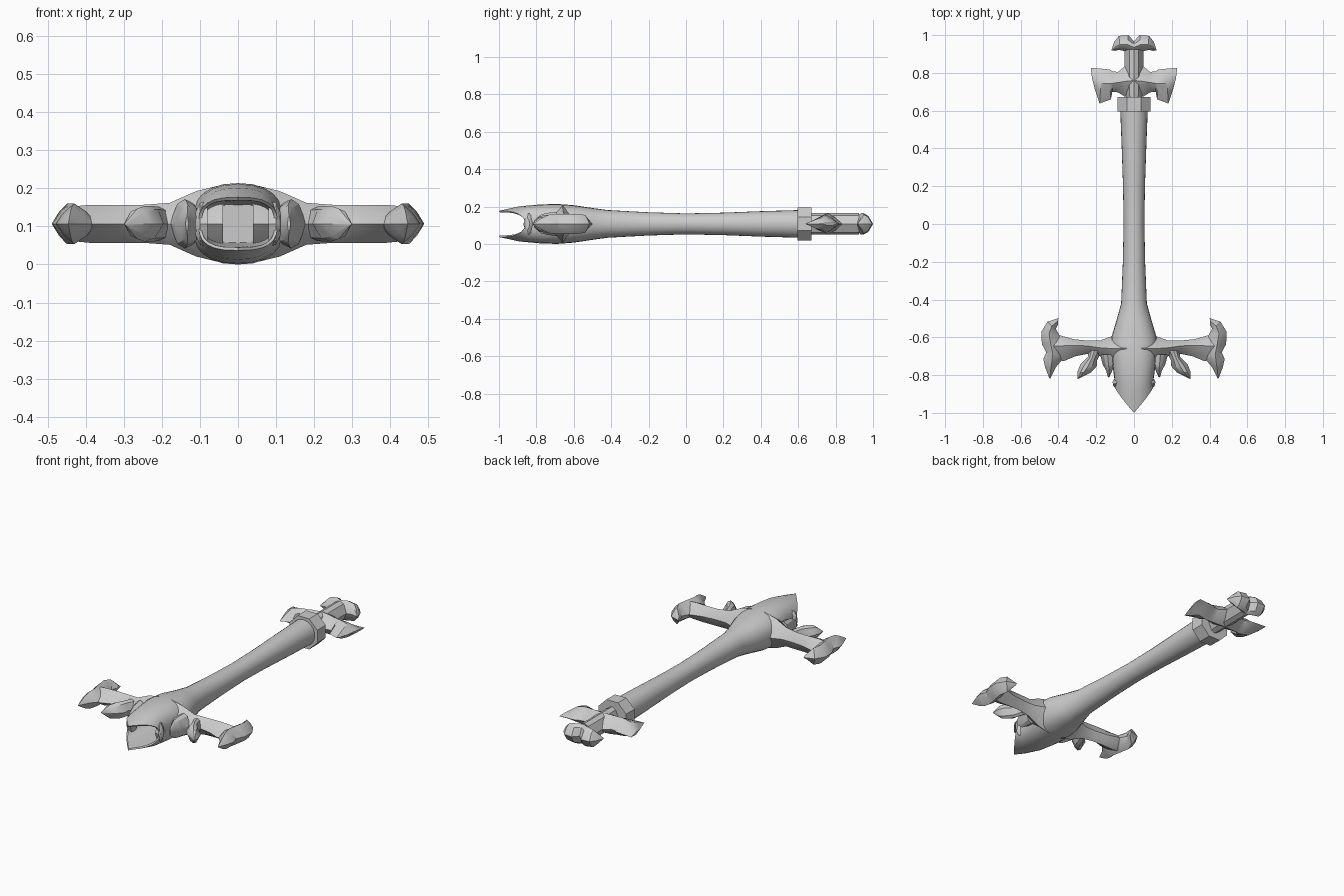
import bpy, bmesh, math

ZC = 0.107  # mid height of the whole piece


def finish(bm, name, angle=30):
    bmesh.ops.remove_doubles(bm, verts=bm.verts, dist=1e-5)
    bmesh.ops.recalc_face_normals(bm, faces=bm.faces)
    me = bpy.data.meshes.new(name)
    bm.to_mesh(me)
    bm.free()
    ob = bpy.data.objects.new(name, me)
    bpy.context.collection.objects.link(ob)
    bpy.ops.object.select_all(action='DESELECT')
    ob.select_set(True)
    bpy.context.view_layer.objects.active = ob
    bpy.ops.object.shade_smooth_by_angle(angle=math.radians(angle))
    return ob


def loft(bm, rings):
    """Bridge closed rings of points and cap both ends."""
    vs = [[bm.verts.new(p) for p in r] for r in rings]
    n = len(vs[0])
    for a, b in zip(vs, vs[1:]):
        for i in range(n):
            j = (i + 1) % n
            bm.faces.new((a[i], a[j], b[j], b[i]))
    bm.faces.new(vs[0])
    bm.faces.new(vs[-1])


def ring(y, hw, hz, e=2.0, tip=0.0, n=24):
    """Superellipse ring around the y axis; tip pulls top and bottom forward."""
    pts = []
    for i in range(n):
        t = 2 * math.pi * i / n
        c, s = math.cos(t), math.sin(t)
        x = hw * math.copysign(abs(c) ** (2 / e), c)
        z = hz * math.copysign(abs(s) ** (2 / e), s)
        f = max(0, 1 - abs(x) / hw) ** 0.85
        pts.append((x, y - tip * f, ZC + z))
    return pts


def blade(name, stations, bulge=0.62, sides=(1, -1)):
    """Ridged leaf: stations are (edge, ridge, edge, half height), mirrored in x."""
    bm = bmesh.new()
    for s in sides:
        rings = []
        for a, r, b, h in stations:
            def p(u, v, k, z):
                return (s * (u[0] + (v[0] - u[0]) * k), u[1] + (v[1] - u[1]) * k, ZC + z)
            g = h * bulge
            rings.append([p(a, r, 0, 0), p(a, r, .5, g), p(r, r, 0, h), p(b, r, .5, g),
                          p(b, r, 0, 0), p(b, r, .5, -g), p(r, r, 0, -h), p(a, r, .5, -g)])
        loft(bm, rings)
    return finish(bm, name)


# Grip flaring into the guard body, ending in a hollow pointed mouth
bm = bmesh.new()
loft(bm, [
    ring(.61, .073, .074), ring(.40, .065, .068), ring(.20, .058, .060),
    ring(0, .055, .056), ring(-.20, .059, .062), ring(-.42, .068, .074),
    ring(-.50, .090, .085, 2.1), ring(-.60, .120, .100, 2.3), ring(-.69, .122, .107, 2.4),
    ring(-.76, .112, .104, 2.5, .02), ring(-.82, .104, .094, 2.6, .07),
    ring(-.86, .104, .070, 2.8, .14),
    ring(-.86, .096, .062, 3.0, .135), ring(-.80, .095, .058, 3.0, .05),
    ring(-.62, .085, .050, 3.0)])
finish(bm, "grip_and_socket", 35)

# Octagonal collar
bm = bmesh.new()
rot = math.pi / 8
loft(bm, [[(.094 * math.cos(rot + i * math.pi / 4) / .98, y,
            ZC + .088 * math.sin(rot + i * math.pi / 4) / .924) for i in range(8)]
          for y in (.595, .672)])
finish(bm, "collar")

# Guard arms with swollen roots
blade("guard_arm", [
    ((.04, -.56), (.04, -.66), (.04, -.76), .103),
    ((.12, -.595), (.11, -.66), (.11, -.75), .086),
    ((.18, -.617), (.18, -.655), (.18, -.70), .055),
    ((.25, -.617), (.25, -.645), (.25, -.688), .050),
    ((.32, -.610), (.32, -.643), (.31, -.700), .050),
    ((.39, -.590), (.39, -.645), (.37, -.725), .050),
    ((.45, -.590), (.44, -.645), (.43, -.720), .045)])

# Crescent ends of the arms
blade("guard_crescent", [
    ((.400, -.498), (.404, -.515), (.402, -.53), .012),
    ((.458, -.517), (.435, -.54), (.414, -.555), .048),
    ((.490, -.570), (.450, -.58), (.395, -.588), .053),
    ((.488, -.635), (.440, -.64), (.370, -.63), .053),
    ((.465, -.680), (.430, -.69), (.370, -.70), .053),
    ((.480, -.715), (.435, -.73), (.385, -.725), .050),
    ((.470, -.760), (.440, -.765), (.415, -.76), .035),
    ((.447, -.820), (.446, -.817), (.444, -.818), .003)])

# Small leaves and spikes hanging below the arms
blade("guard_leaf", [
    ((.24, -.67), (.21, -.67), (.17, -.67), .045),
    ((.245, -.705), (.225, -.715), (.195, -.72), .047),
    ((.285, -.745), (.245, -.755), (.195, -.75), .047),
    ((.300, -.785), (.265, -.785), (.228, -.787), .04),
    ((.299, -.822), (.296, -.820), (.292, -.819), .003)], .8)
blade("guard_spike", [
    ((.18, -.69), (.14, -.69), (.09, -.69), .065),
    ((.165, -.745), (.135, -.745), (.09, -.745), .058),
    ((.148, -.775), (.132, -.775), (.110, -.765), .05),
    ((.138, -.812), (.134, -.811), (.130, -.810), .02)], .8)
# Little bumps beside the mouth
blade("mouth_bump", [
    ((.08, -.80), (.08, -.83), (.08, -.87), .06),
    ((.105, -.82), (.10, -.845), (.10, -.868), .055),
    ((.113, -.835), (.112, -.847), (.109, -.86), .03)], .8)

# Pommel: stem, side wings and split top
blade("pommel_stem", [
    ((-.04, .66), (0, .66), (.04, .66), .057),
    ((-.05, .70), (0, .70), (.05, .70), .057),
    ((-.05, .83), (0, .83), (.05, .83), .057),
    ((-.05, .925), (0, .925), (.05, .925), .057)], .8, (1,))
blade("pommel_wing", [
    ((0, .84), (0, .76), (0, .67), .057),
    ((.05, .835), (.05, .755), (.05, .675), .056),
    ((.085, .805), (.08, .75), (.085, .697), .053),
    ((.112, .808), (.112, .745), (.115, .70), .052),
    ((.13, .818), (.13, .745), (.122, .66), .050),
    ((.18, .823), (.175, .745), (.182, .638), .038),
    ((.229, .827), (.222, .77), (.205, .705), .006)])
blade("pommel_crown", [
    ((0, .968), (0, .935), (0, .90), .057),
    ((.03, 1.0), (.035, .95), (.05, .915), .057),
    ((.08, .996), (.075, .95), (.08, .922), .05),
    ((.105, .965), (.095, .94), (.10, .917), .03),
    ((.12, .920), (.118, .919), (.116, .918), .003)], .75)
